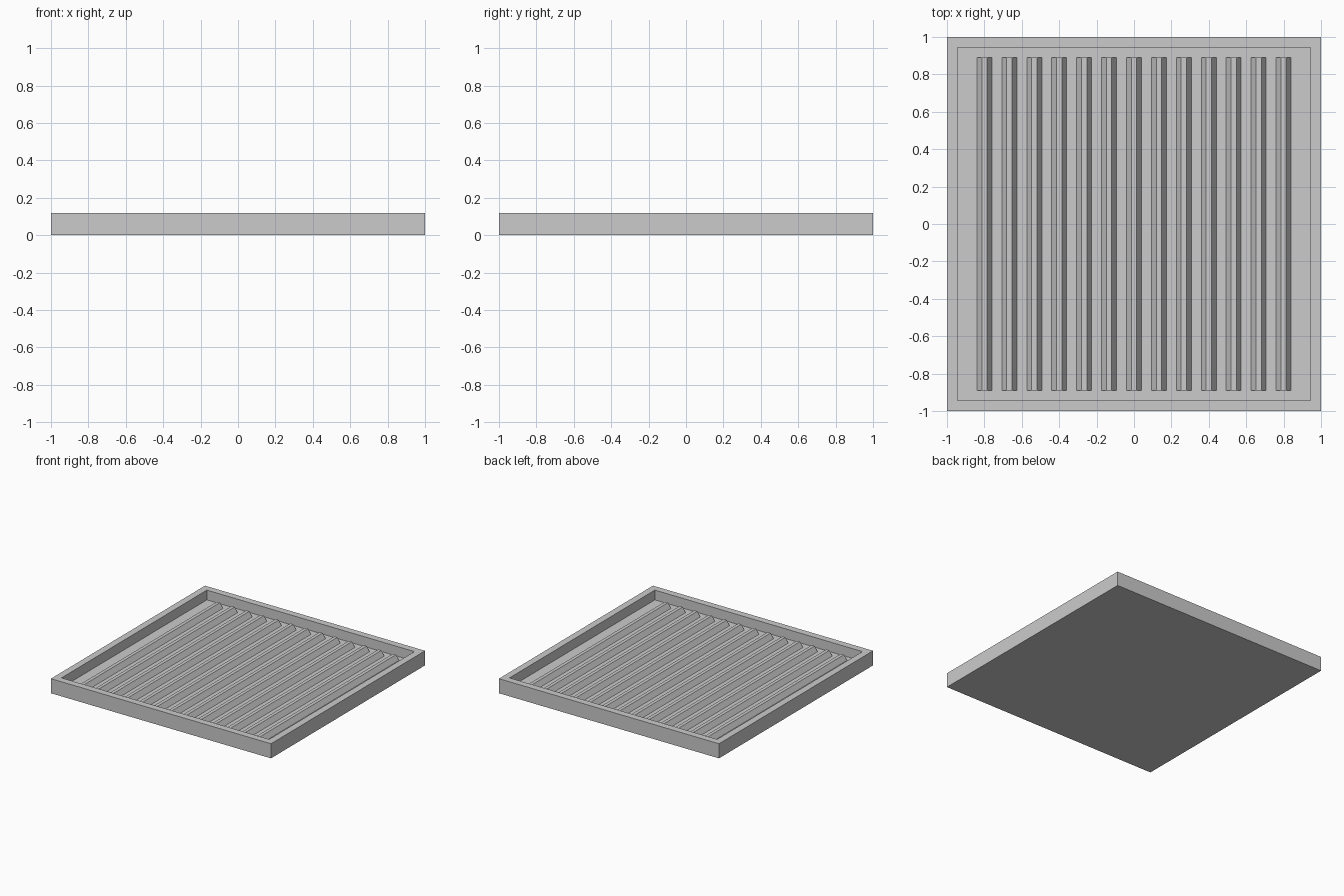
import bpy, bmesh

cube = bpy.data.objects.get("Cube")
if cube:
    bpy.data.objects.remove(cube, do_unlink=True)

grey = bpy.data.materials.new("plain grey")
grey.use_nodes = True
colour = (0.6, 0.6, 0.6, 1)
grey.diffuse_color = colour
grey.node_tree.nodes["Principled BSDF"].inputs["Base Color"].default_value = colour

HEIGHT, FLOOR, RIM = 0.12, 0.04, 0.08
RIBS, SPACING = 13, 0.1333


def make_object(name, bm):
    bmesh.ops.recalc_face_normals(bm, faces=bm.faces)
    mesh = bpy.data.meshes.new(name)
    bm.to_mesh(mesh)
    bm.free()
    mesh.materials.append(grey)
    obj = bpy.data.objects.new(name, mesh)
    bpy.context.collection.objects.link(obj)
    return obj


# Square tray: a slab with its top inset and pushed down to leave a rim
bm = bmesh.new()
bmesh.ops.create_cube(bm, size=2)
for v in bm.verts:
    v.co.z = HEIGHT if v.co.z > 0 else 0
top = max(bm.faces, key=lambda f: f.calc_center_median().z)
bmesh.ops.inset_region(bm, faces=[top], thickness=RIM)
well = bmesh.ops.extrude_discrete_faces(bm, faces=[top])["faces"][0]
for v in well.verts:
    v.co.z = FLOOR
make_object("tray", bm)

# Parallel raised ribs with sloping sides and flat crowns
profile = [(-0.04, 0), (-0.014, 0.04), (0.014, 0.04), (0.04, 0)]
bm = bmesh.new()
for i in range(RIBS):
    x = (i - (RIBS - 1) / 2) * SPACING
    end = bm.faces.new([bm.verts.new((x + px, -0.89, FLOOR + pz)) for px, pz in profile])
    sweep = bmesh.ops.extrude_face_region(bm, geom=[end], use_keep_orig=True)
    moved = [g for g in sweep["geom"] if isinstance(g, bmesh.types.BMVert)]
    bmesh.ops.translate(bm, verts=moved, vec=(0, 1.78, 0))
make_object("drainage_ribs", bm)
